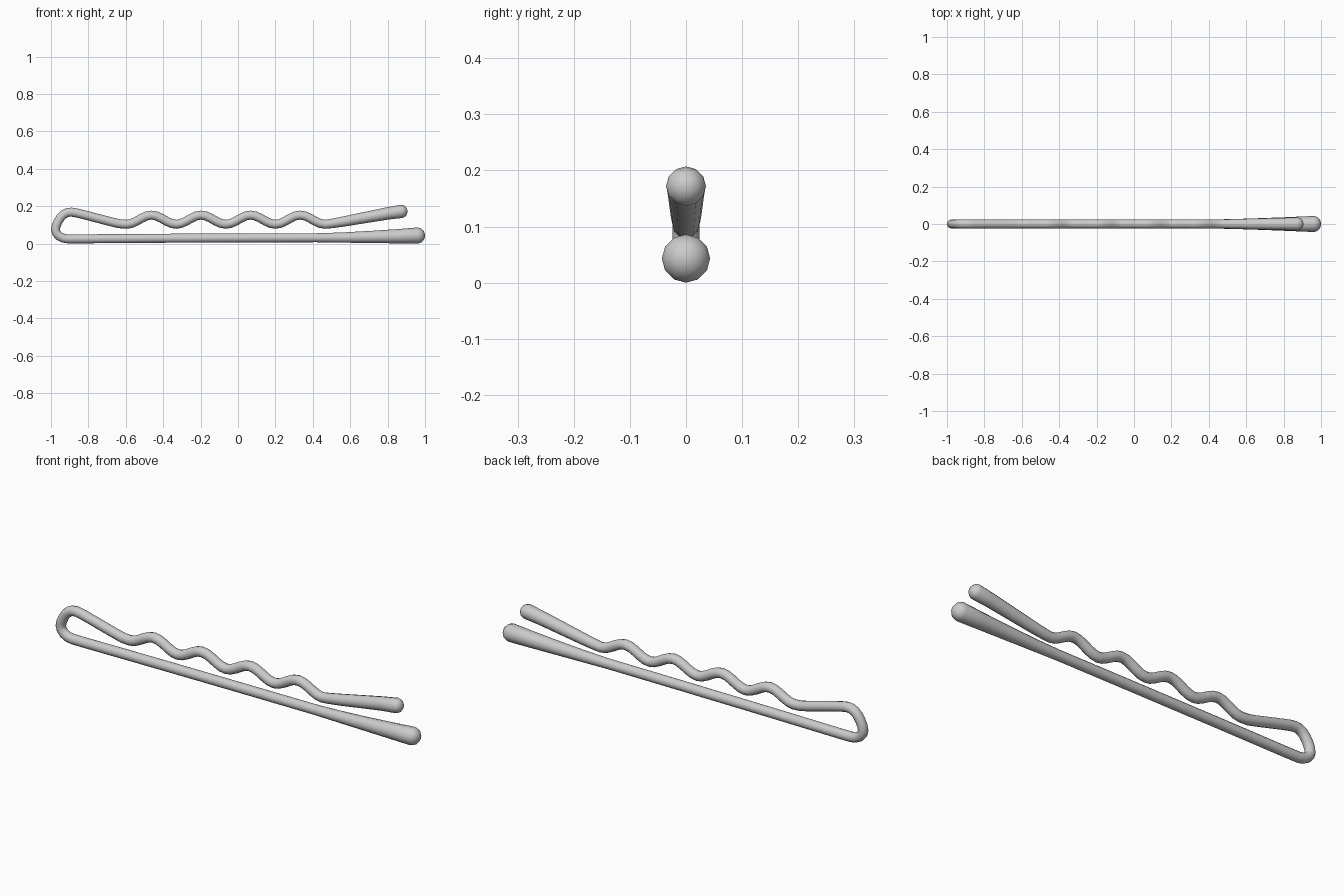
import bpy, bmesh, math
from mathutils import Vector

if "Cube" in bpy.data.objects:
    bpy.data.objects.remove(bpy.data.objects["Cube"])

SIDES, WIRE = 12, 0.024

# Centre line as (x, z, radius): lower arm from its thick tip to the bend
path = [(0.962, 0.047, 0.043), (0.85, 0.043, 0.038), (0.70, 0.039, 0.032),
        (0.55, 0.036, 0.027), (0.42, 0.035, WIRE), (0.0, 0.034, WIRE),
        (-0.45, 0.032, WIRE), (-0.85, 0.029, WIRE)]

# Bend at the closed end
bend = [(-0.91, 0.029), (-0.935, 0.033), (-0.957, 0.044), (-0.971, 0.060),
        (-0.976, 0.078), (-0.972, 0.099), (-0.962, 0.122), (-0.948, 0.144),
        (-0.932, 0.160), (-0.912, 0.170), (-0.89, 0.172), (-0.86, 0.167),
        (-0.80, 0.152), (-0.72, 0.131), (-0.67, 0.118), (-0.635, 0.110)]
path += [(x, z, WIRE) for x, z in bend]

# Four waves on the upper arm
LOW, HIGH, X0, X1 = 0.107, 0.156, -0.595, 0.465
STEPS = 40
for i in range(STEPS + 1):
    t = i / STEPS
    z = (LOW + HIGH) / 2 - (HIGH - LOW) / 2 * math.cos(t * 4 * math.tau)
    path.append((X0 + (X1 - X0) * t, z, WIRE))

# Flared end of the upper arm
path += [(0.50, 0.111, 0.025), (0.56, 0.121, 0.027), (0.68, 0.143, 0.030),
         (0.80, 0.165, 0.033), (0.875, 0.176, 0.0355)]


def sweep(name, path, sides, cap):
    """Round tube along a path in the xz plane, with domed ends."""
    pts = [Vector((x, 0, z)) for x, z, r in path]
    n = len(pts)
    stations = []
    for i, p in enumerate(pts):
        a = (p - pts[i - 1]).normalized() if i else Vector()
        b = (pts[i + 1] - p).normalized() if i < n - 1 else Vector()
        stations.append((p, (a + b).normalized(), path[i][2]))

    def dome(station, sign):
        p, t, r = station
        return [(p + t * sign * cap * r * math.sin(a), t, r * math.cos(a))
                for a in (math.radians(d) for d in (30, 58, 80))]

    stations = dome(stations[0], -1)[::-1] + stations + dome(stations[-1], 1)
    bm = bmesh.new()
    rings = []
    for p, t, r in stations:
        side = Vector((0, 1, 0))
        up = t.cross(side)
        rings.append([bm.verts.new(p + r * (side * math.cos(a) + up * math.sin(a)))
                      for a in (math.tau * k / sides for k in range(sides))])
    for A, B in zip(rings, rings[1:]):
        for k in range(sides):
            m = (k + 1) % sides
            bm.faces.new((A[k], A[m], B[m], B[k]))
    bm.faces.new(rings[0])
    bm.faces.new(rings[-1])
    bmesh.ops.recalc_face_normals(bm, faces=bm.faces)
    # Stand on the ground
    low = min(v.co.z for v in bm.verts)
    bmesh.ops.translate(bm, verts=bm.verts, vec=(0, 0, -low))
    me = bpy.data.meshes.new(name)
    bm.to_mesh(me)
    bm.free()
    ob = bpy.data.objects.new(name, me)
    bpy.context.collection.objects.link(ob)
    return ob


pin = sweep("hair_pin_wire", path, SIDES, 0.88)
bpy.context.view_layer.objects.active = pin
pin.select_set(True)
bpy.ops.object.shade_smooth_by_angle(angle=math.radians(50))
